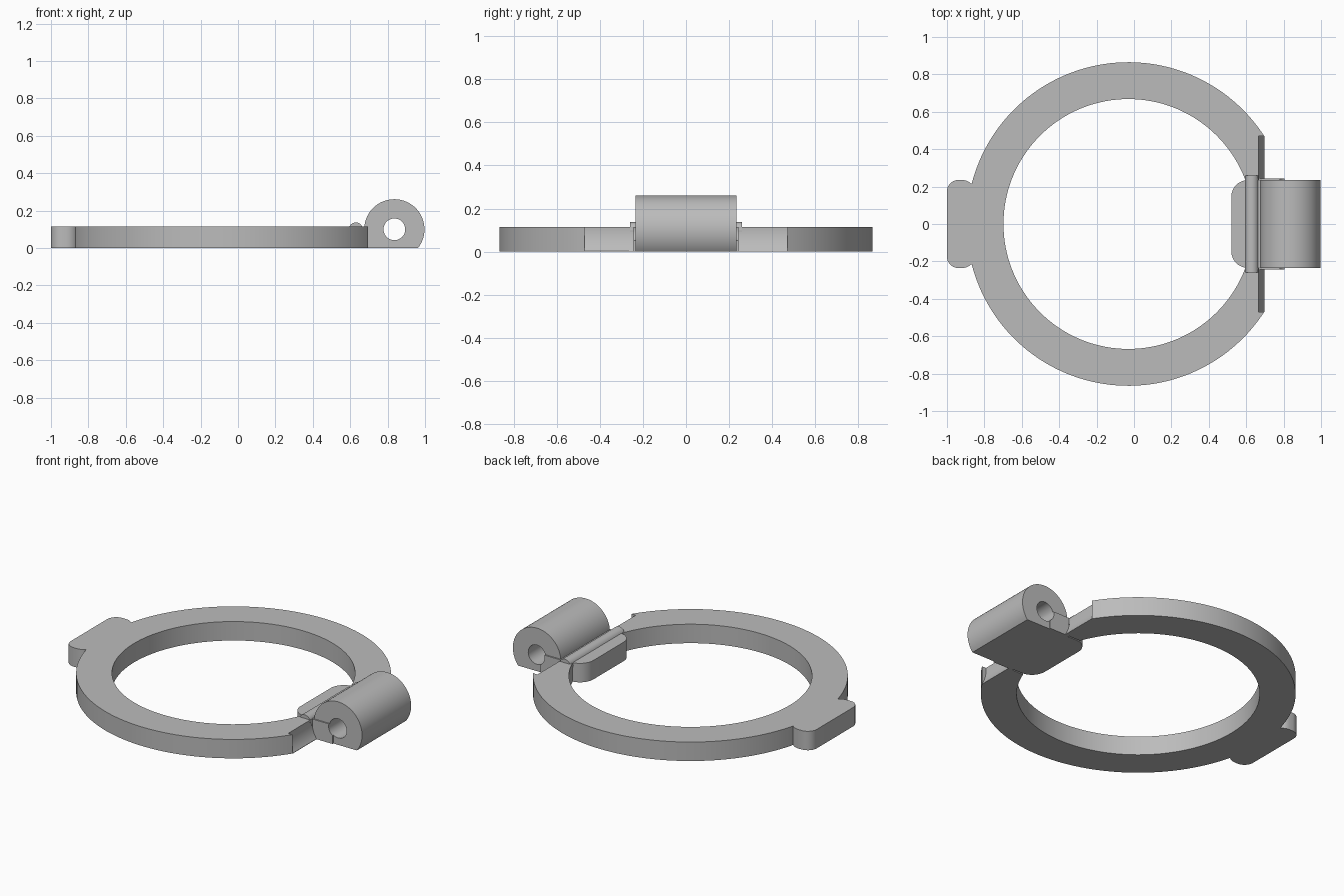
import bpy, bmesh, math
from mathutils import Vector

if "Cube" in bpy.data.objects:
    bpy.data.objects.remove(bpy.data.objects["Cube"])

H = 0.115                # plate thickness
CX, RO, RI = -0.03, 0.865, 0.668
HX, HZ = 0.836, 0.1      # hinge axis

grey = bpy.data.materials.new("grey")
grey.diffuse_color = (0.5, 0.5, 0.5, 1)
grey.use_nodes = True
grey.node_tree.nodes["Principled BSDF"].inputs["Base Color"].default_value = grey.diffuse_color


def arc(cx, cy, r, a0, a1, n):
    return [(cx + r * math.cos(a0 + (a1 - a0) * i / n),
             cy + r * math.sin(a0 + (a1 - a0) * i / n)) for i in range(n + 1)]


def prism(name, pts, lo, hi, axis="z"):
    """Extrude an outline: along z (x,y points) or along y (x,z points)."""
    bm = bmesh.new()
    place = (lambda p: (p[0], p[1], lo)) if axis == "z" else (lambda p: (p[0], lo, p[1]))
    face = bm.faces.new([bm.verts.new(place(p)) for p in pts])
    ext = bmesh.ops.extrude_face_region(bm, geom=[face])
    d = Vector((0, 0, hi - lo)) if axis == "z" else Vector((0, hi - lo, 0))
    bmesh.ops.translate(bm, vec=d, verts=[g for g in ext["geom"] if isinstance(g, bmesh.types.BMVert)])
    bmesh.ops.recalc_face_normals(bm, faces=bm.faces)
    me = bpy.data.meshes.new(name)
    bm.to_mesh(me)
    bm.free()
    me.materials.append(grey)
    ob = bpy.data.objects.new(name, me)
    bpy.context.collection.objects.link(ob)
    return ob


def rod(name, x, z, r, lo, hi, n=48):
    return prism(name, arc(x, z, r, 0, 2 * math.pi, n)[:-1], lo, hi, "y")


def combine(ob, other, op):
    bpy.context.view_layer.objects.active = ob
    m = ob.modifiers.new(op, "BOOLEAN")
    m.object, m.operation, m.solver = other, op, "EXACT"
    bpy.ops.object.modifier_apply(modifier=m.name)
    bpy.data.objects.remove(other)


def rounded(x0, x1, y, rl, rr):
    """Rectangle with left and right corner radii."""
    q = math.pi / 2
    pts = arc(x0 + rl, y - rl, rl, 2 * q, q, 10)
    pts += arc(x1 - rr, y - rr, rr, q, 0, 10) if rr else [(x1, y)]
    return pts + [(px, -py) for px, py in reversed(pts)]


# Open ring, cut straight at the hinge side
XE, G = 0.697, 0.243
a, b = math.acos((XE - CX) / RO), math.asin(G / RI)
outline = arc(CX, 0, RO, a, 2 * math.pi - a, 120) + [(XE, -G)]
outline += arc(CX, 0, RI, 2 * math.pi - b, b, 120) + [(XE, G)]
ring = prism("ring", outline, 0, H)
# Grip tab on the left, clearance curve around the hinge barrel
combine(ring, prism("tab", rounded(-1, -0.85, 0.235, 0.06, 0.068), 0, H), "UNION")
combine(ring, rod("clearance", HX, HZ, 0.17, -0.471, 0.471, 64), "DIFFERENCE")

# Hinge barrel with flat underside
R = 0.161
t = math.asin(HZ / R)
hinge = prism("hinge_barrel", arc(HX, HZ, R, -t, math.pi + t, 64), -0.235, 0.235, "y")
# Rounded catch plate and side cheeks
combine(hinge, prism("plate", rounded(0.52, 0.78, 0.235, 0.09, 0), 0, H), "UNION")
cheek = [(0.67, 0), (0.805, 0), (0.805, H), (0.67, H)]
combine(hinge, prism("cheeks", cheek, -0.243, 0.243, "y"), "UNION")
# Detent pins across the gap, then the axle hole
combine(hinge, rod("pins", 0.63, 0.1, 0.037, -0.26, 0.26, 32), "UNION")
combine(hinge, rod("axle_hole", HX, HZ, 0.058, -0.4, 0.4), "DIFFERENCE")

for ob in (ring, hinge):
    bpy.ops.object.select_all(action="DESELECT")
    ob.select_set(True)
    bpy.context.view_layer.objects.active = ob
    bpy.ops.object.shade_smooth_by_angle(angle=math.radians(30))
